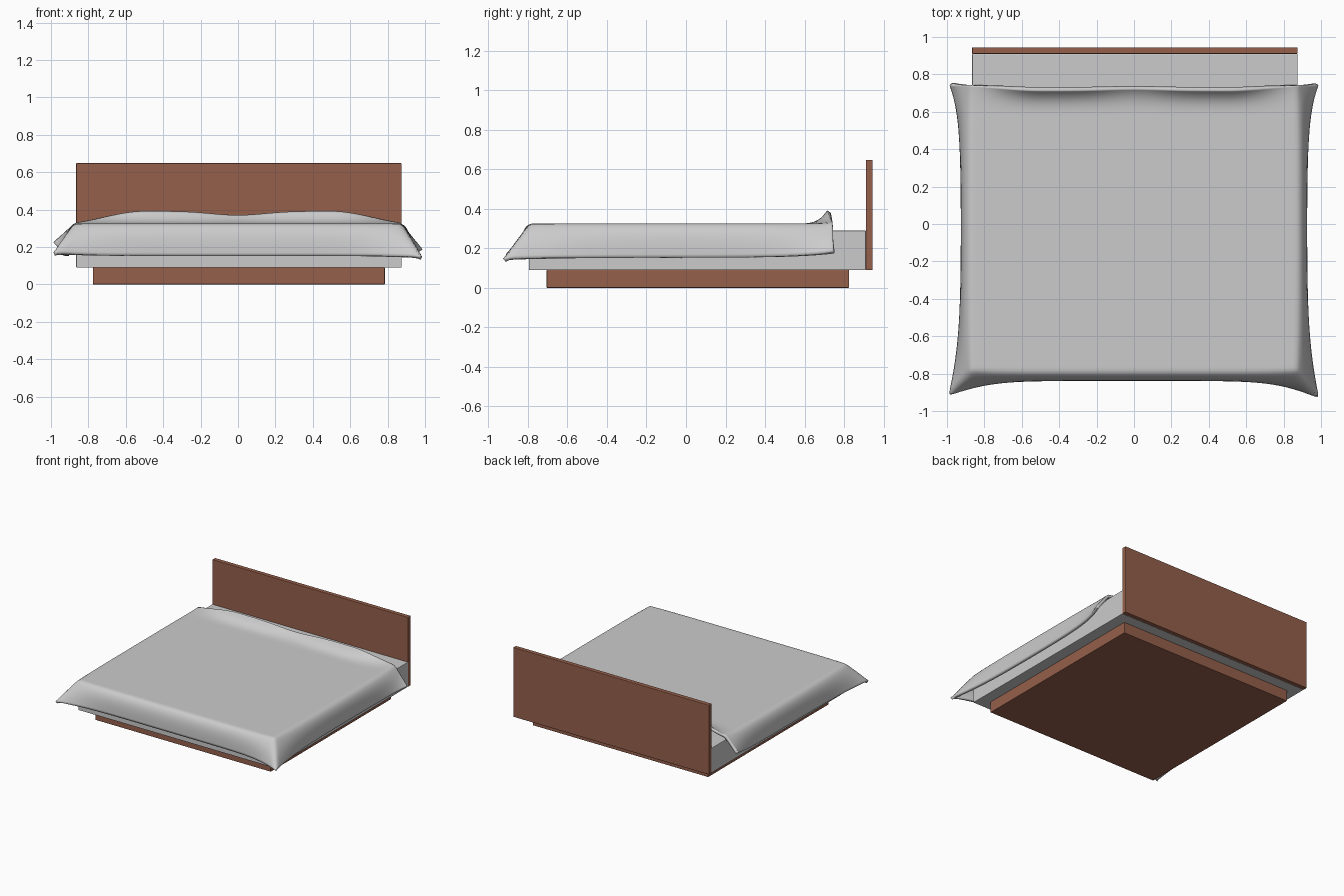
import bpy, bmesh, math

if "Cube" in bpy.data.objects:
    bpy.data.objects.remove(bpy.data.objects["Cube"])

wood = bpy.data.materials.new("brown_wood")
wood.diffuse_color = (0.30, 0.115, 0.07, 1)
wood.use_nodes = True
wood.node_tree.nodes["Principled BSDF"].inputs["Base Color"].default_value = wood.diffuse_color


def box(name, lo, hi, bevel=0.003, mat=None):
    bm = bmesh.new()
    bmesh.ops.create_cube(bm, size=1)
    for v in bm.verts:
        v.co = [(a + b) / 2 + c * (b - a) for a, b, c in zip(lo, hi, v.co)]
    return finish(name, bm, bevel, mat)


def finish(name, bm, bevel=0, mat=None):
    me = bpy.data.meshes.new(name)
    bm.to_mesh(me)
    bm.free()
    ob = bpy.data.objects.new(name, me)
    bpy.context.collection.objects.link(ob)
    if mat:
        me.materials.append(mat)
    if bevel:
        mod = ob.modifiers.new("bevel", 'BEVEL')
        mod.width, mod.segments = bevel, 2
    return ob


def smooth(t):
    t = min(max(t, 0), 1)
    return t * t * (3 - 2 * t)


# Bed frame and mattress
box("plinth", (-0.775, -0.705, 0), (0.785, 0.825, 0.09), mat=wood)
box("mattress", (-0.865, -0.795, 0.09), (0.875, 0.91, 0.29), 0.004)
box("headboard", (-0.865, 0.91, 0.09), (0.875, 0.945, 0.648), mat=wood)

# Blanket: a square sheet draped over three edges, with flared corners
HALF_W, FRONT, BACK, TOP, HANG = 0.873, 0.787, 0.747, 0.325, 0.82


def drape(X, Y):
    m = max(abs(X), -Y, 1e-6)
    k = max(m, HANG)
    d = max(0, (m - HANG) / (1 - HANG))
    u = X / k
    v = Y / k if Y < 0 else Y
    x, y = u * HALF_W, v * (FRONT if Y < 0 else BACK)
    sx = 1 if X > 0 else -1
    out = 0.052 * (1 - (1 - d) ** 3)
    drop = 0.178 * d ** 1.4
    if d > 0:
        on_front = -Y > abs(X)
        # front corner tips
        r = HALF_W - abs(x) if on_front else y + FRONT
        c = math.exp(-r / (0.10 if on_front else 0.16))
        tip = (0.122 if sx < 0 else 0.12) * d
        tip_y = (0.135 if sx < 0 else 0.15) * d
        tip_drop = (0.155 if sx < 0 else 0.178) * d
        if on_front:
            x += sx * tip * c
            y -= out * (1 - c) + tip_y * c
        else:
            y -= tip_y * c
            # back corner tips
            b = math.exp(-(BACK - y) / 0.16)
            x += sx * (out * (1 - c) * (1 - b) + tip * c + 0.118 * d * b)
            drop = drop * (1 - b) + (0.10 if sx < 0 else 0.14) * d * b
        drop = drop * (1 - c) + tip_drop * c
    z = TOP - drop
    # raised lip along the back edge
    if Y > 0:
        h = (0.07 - 0.022 * math.exp(-(x / 0.2) ** 2))
        h *= 1 - smooth((abs(x) - 0.5) / 0.45)
        t = min(max((y - 0.56) / (BACK - 0.56), 0), 1)
        z += h * t ** 3
        y -= 0.45 * h * t ** 2
    return x, y, z


bm = bmesh.new()
bmesh.ops.create_grid(bm, x_segments=120, y_segments=120, size=1)
for v in bm.verts:
    v.co = drape(v.co.x, v.co.y)
blanket = finish("blanket", bm)
for p in blanket.data.polygons:
    p.use_smooth = True
soft = blanket.modifiers.new("soften", 'SMOOTH')
soft.factor, soft.iterations = 0.5, 3
thick = blanket.modifiers.new("thickness", 'SOLIDIFY')
thick.thickness, thick.offset = 0.022, -1
